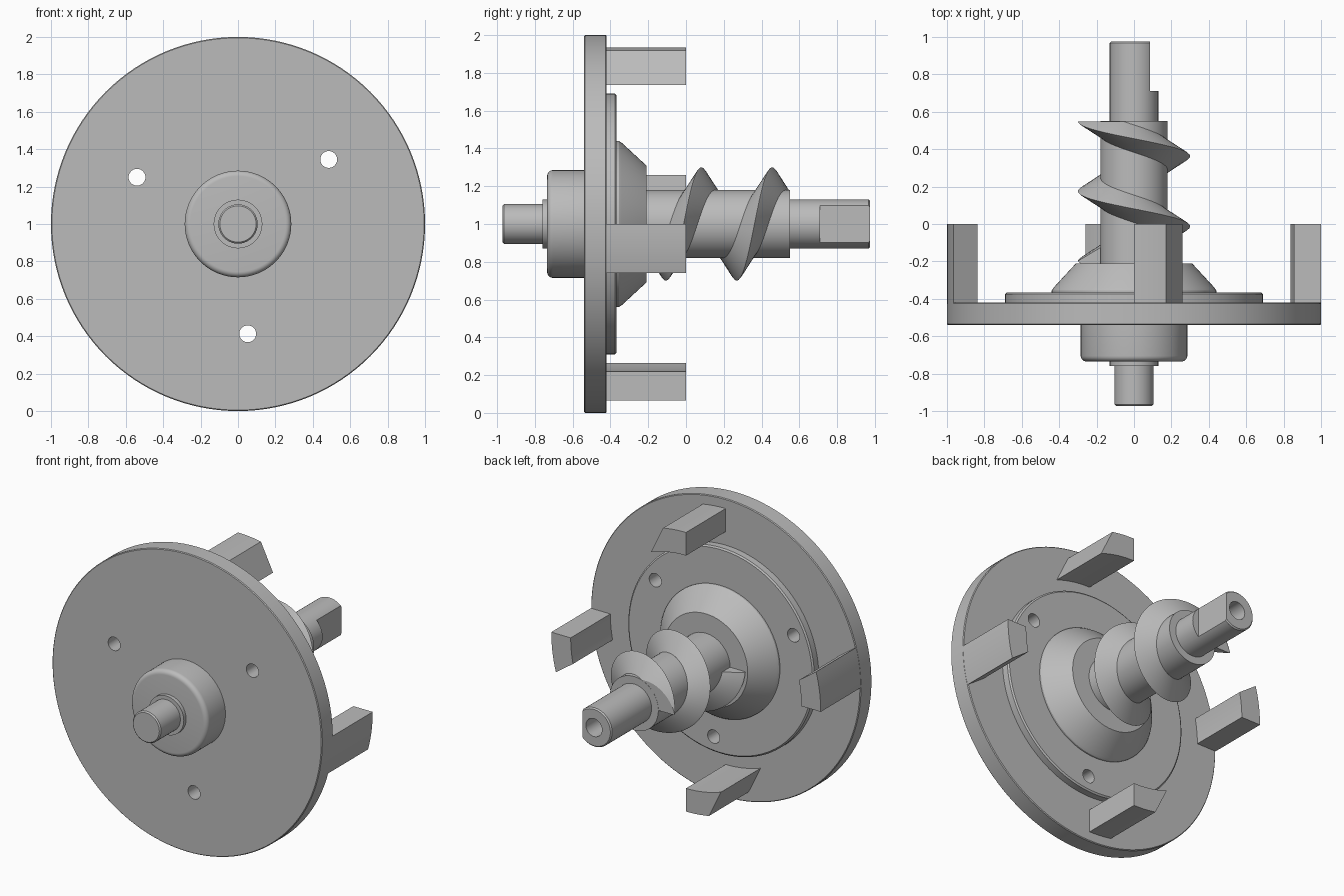
import bpy, bmesh
from math import sin, cos, pi, sqrt
from mathutils import Matrix

if "Cube" in bpy.data.objects:
    bpy.data.objects.remove(bpy.data.objects["Cube"])

grey = bpy.data.materials.new("machined_grey")
grey.use_nodes = True
colour = (0.5, 0.5, 0.5, 1)
grey.diffuse_color = colour
grey.node_tree.nodes["Principled BSDF"].inputs["Base Color"].default_value = colour

AXIS = Matrix.Translation((0, 0, 1))  # all parts turn about a y axis at z = 1


def make(name, bm):
    bmesh.ops.recalc_face_normals(bm, faces=bm.faces)
    bm.transform(AXIS)
    mesh = bpy.data.meshes.new(name)
    bm.to_mesh(mesh)
    bm.free()
    mesh.materials.append(grey)
    ob = bpy.data.objects.new(name, mesh)
    bpy.context.collection.objects.link(ob)
    return ob


def select(ob):
    bpy.ops.object.select_all(action='DESELECT')
    ob.select_set(True)
    bpy.context.view_layer.objects.active = ob


def smooth(ob):
    select(ob)
    bpy.ops.object.shade_smooth_by_angle(angle=0.5)


def lathe(name, profile, steps=96):
    """Turn (radius, y) points about the y axis."""
    bm = bmesh.new()
    vs = [bm.verts.new((r, y, 0)) for r, y in profile]
    es = [bm.edges.new(pair) for pair in zip(vs, vs[1:])]
    bmesh.ops.spin(bm, geom=vs + es, cent=(0, 0, 0), axis=(0, 1, 0),
                   angle=2 * pi, steps=steps)
    bmesh.ops.remove_doubles(bm, verts=bm.verts, dist=1e-4)
    return make(name, bm)


def prism(name, outline, y0, y1, turn=0):
    """Extrude an (x, z) outline along y, then turn it about the axis."""
    bm = bmesh.new()
    face = bm.faces.new([bm.verts.new((x, y0, z)) for x, z in outline])
    new = bmesh.ops.extrude_face_region(bm, geom=[face])["geom"]
    bmesh.ops.translate(bm, vec=(0, y1 - y0, 0),
                        verts=[v for v in new if isinstance(v, bmesh.types.BMVert)])
    bm.transform(Matrix.Rotation(turn, 4, 'Y'))
    return make(name, bm)


def cut(ob, cutters):
    for c in cutters:
        c.hide_render = True
        mod = ob.modifiers.new("cut", 'BOOLEAN')
        mod.operation, mod.solver, mod.object = 'DIFFERENCE', 'EXACT', c
        select(ob)
        bpy.ops.object.modifier_apply(modifier=mod.name)
        bpy.data.objects.remove(c)


# Disc with raised rear plate and three bolt holes
disc = lathe("disc", [(0, -.54), (.995, -.54), (1, -.535), (1, -.425), (.995, -.42),
                      (.69, -.42), (.69, -.375), (.68, -.367), (0, -.367)], 128)
holes = []
for x, z in [(-.54, .25), (.485, .345), (.052, -.587)]:
    ring = [(x + .045 * cos(i * pi / 16), z + .045 * sin(i * pi / 16)) for i in range(32)]
    holes.append(prism("hole_cutter", ring, -.7, -.2))
cut(disc, holes)
smooth(disc)

# Front hub with rounded rim, collar and pin
arc = [(.255 + .03 * sin(a * pi / 12), -.705 - .03 * cos(a * pi / 12)) for a in range(7)]
smooth(lathe("front_hub", [(0, -.735)] + arc + [(.285, -.53), (0, -.53)]))
smooth(lathe("front_pin", [(0, -.972), (.097, -.972), (.105, -.964), (.105, -.76),
                           (.13, -.76), (.13, -.72), (0, -.72)], 64))

# Rear cone
smooth(lathe("rear_cone", [(0, -.38), (.44, -.38), (.44, -.355), (.43, -.34),
                           (.31, -.21), (0, -.21)]))

# Shaft with a bored end and one flat
shaft = lathe("shaft", [(0, -.3), (.18, -.3), (.18, .55), (.13, .55), (.13, .967),
                        (.122, .975), (.06, .975), (.06, .75), (0, .72)], 64)
cut(shaft, [prism("flat_cutter", [(.085, -.2), (.3, -.2), (.3, .2), (.085, .2)], .71, 1.1)])
smooth(shaft)

# Screw thread: triangular section swept two turns, trimmed at the shaft shoulder
bm = bmesh.new()
section = [(.16, -.085), (.29, -.008), (.3, 0), (.29, .008), (.16, .085)]
turns, steps = 2, 144
previous = None
for i in range(steps + 1):
    t = i / steps * turns
    a = 2 * pi * t
    row = [bm.verts.new((-r * cos(a), -.2 + .375 * t + dy, -r * sin(a))) for r, dy in section]
    if previous:
        for k in range(len(row)):
            j = (k + 1) % len(row)
            bm.faces.new((previous[k], previous[j], row[j], row[k]))
    else:
        bm.faces.new(row)
    previous = row
bm.faces.new(previous)
cutgeom = bmesh.ops.bisect_plane(bm, geom=bm.verts[:] + bm.edges[:] + bm.faces[:],
                                 plane_co=(0, .549, 0), plane_no=(0, 1, 0), clear_outer=True)
rim = [e for e in cutgeom["geom_cut"] if isinstance(e, bmesh.types.BMEdge)]
bmesh.ops.holes_fill(bm, edges=rim)
smooth(make("screw_thread", bm))


# Four drive lugs: two set in from the rim, two flush with it
def lug(name, inner, outer, inner_w, outer_w, turn):
    n = 8
    top = [(outer_w * i / n, sqrt(outer ** 2 - (outer_w * i / n) ** 2)) for i in range(n + 1)]
    low = [(inner_w * i / n, sqrt(inner ** 2 - (inner_w * i / n) ** 2)) for i in range(n + 1)]
    smooth(prism(name, top + low[::-1], -.45, 0, turn))


for side, turn in [("top", 0), ("bottom", pi)]:
    lug(side + "_lug", .78, .935, .26, .17, turn)
for side, turn in [("left", pi / 2), ("right", -pi / 2)]:
    lug(side + "_lug", .855, .999, .17, .26, turn)
